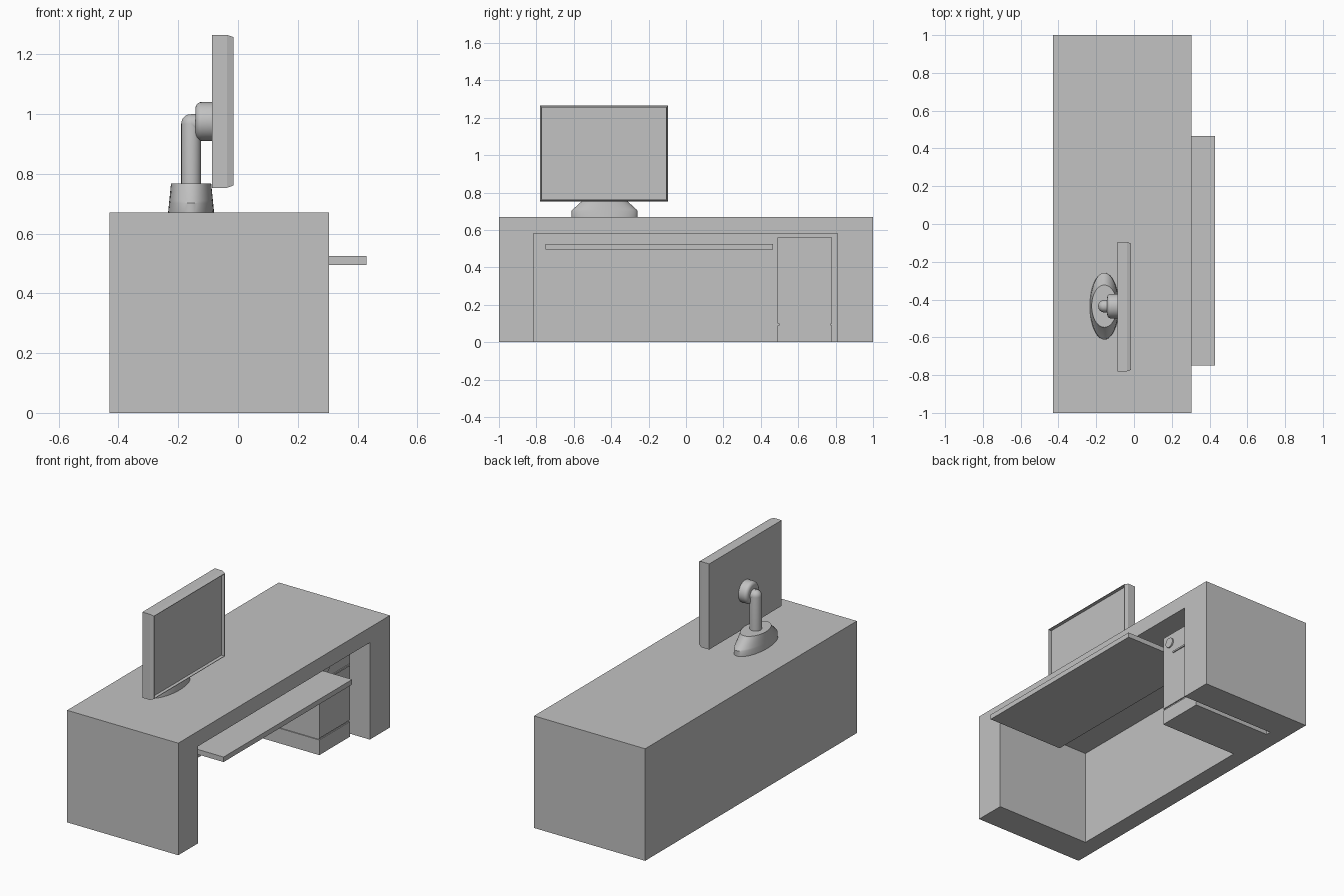
import bpy, bmesh, math
from mathutils import Matrix, Vector

if "Cube" in bpy.data.objects:
    bpy.data.objects.remove(bpy.data.objects["Cube"], do_unlink=True)

grey = bpy.data.materials.new("plain_grey")
grey.use_nodes = True
COLOUR = (0.54, 0.54, 0.54, 1)
grey.diffuse_color = COLOUR
grey.node_tree.nodes["Principled BSDF"].inputs["Base Color"].default_value = COLOUR


def finish(name, bm, smooth=False):
    bmesh.ops.recalc_face_normals(bm, faces=bm.faces)
    mesh = bpy.data.meshes.new(name)
    bm.to_mesh(mesh)
    bm.free()
    mesh.materials.append(grey)
    obj = bpy.data.objects.new(name, mesh)
    bpy.context.collection.objects.link(obj)
    bpy.ops.object.select_all(action="DESELECT")
    obj.select_set(True)
    bpy.context.view_layer.objects.active = obj
    if smooth:
        bpy.ops.object.shade_smooth_by_angle(angle=math.radians(35))
    return obj


def box_mesh(x, y, z):
    bm = bmesh.new()
    bmesh.ops.create_cube(bm, size=1)
    for v in bm.verts:
        v.co = Vector([lo + (c + 0.5) * (hi - lo) for c, (lo, hi) in zip(v.co, (x, y, z))])
    return bm


def box(name, x, y, z):
    return finish(name, box_mesh(x, y, z))


def lathe(name, profile, origin, axis="Z", scale=(1, 1), sides=32):
    """Stack rings of (radius, height) along an axis and cap both ends."""
    bm = bmesh.new()
    rings = []
    for radius, height in profile:
        angles = [2 * math.pi * i / sides for i in range(sides)]
        rings.append([bm.verts.new((radius * scale[0] * math.cos(a),
                                    radius * scale[1] * math.sin(a), height)) for a in angles])
    for low, high in zip(rings, rings[1:]):
        for i in range(sides):
            j = (i + 1) % sides
            bm.faces.new((low[i], low[j], high[j], high[i]))
    bm.faces.new(rings[0])
    bm.faces.new(rings[-1])
    turn = Matrix.Rotation(math.pi / 2, 4, "Y") if axis == "X" else Matrix()
    bm.transform(Matrix.Translation(origin) @ turn)
    return finish(name, bm, True)


# Desk: solid block with a knee space cut from the working side
FRONT, BACK = 0.305, -0.43
knee_back = -0.325
desk = box("desk", (BACK, FRONT), (-1, 1), (0, 0.67))
cutter = box("knee_space_cutter", (knee_back, 0.5), (-0.815, 0.81), (-0.2, 0.58))
cutter.hide_render = True
cut = desk.modifiers.new("knee_space", "BOOLEAN")
cut.operation = "DIFFERENCE"
cut.solver = "EXACT"
cut.object = cutter
bpy.context.view_layer.objects.active = desk
bpy.ops.object.modifier_apply(modifier="knee_space")
bpy.data.objects.remove(cutter, do_unlink=True)

# Sliding keyboard tray
box("keyboard_tray", (-0.08, 0.43), (-0.75, 0.465), (0.495, 0.525))

# Computer tower: plinth, narrow groove and main body
tower_front = 0.195
tower_y = (0.49, 0.78)
box("tower_plinth", (knee_back, tower_front), tower_y, (0, 0.09))
box("tower_groove", (knee_back, tower_front - 0.006), (0.496, 0.774), (0.09, 0.1))
box("tower_body", (knee_back, tower_front), tower_y, (0.1, 0.56))
box("tower_disc_slot", (tower_front, tower_front + 0.006), (0.58, 0.77), (0.428, 0.438))
lathe("tower_button", [(0.03, 0), (0.03, 0.008)], (tower_front, 0.55, 0.505), "X")

# Monitor: box with a chamfered rim and a recessed screen
bm = box_mesh((-0.087, -0.037), (-0.78, -0.095), (0.753, 1.265))
face = max(bm.faces, key=lambda f: f.calc_center_median().x)
for thickness, shift in ((0.0, 0.022), (0.004, 0.0), (0.0, -0.02)):
    if thickness:
        bmesh.ops.inset_region(bm, faces=[face], thickness=thickness)
        continue
    new = bmesh.ops.extrude_discrete_faces(bm, faces=[face])["faces"]
    face = new[0]
    bmesh.ops.translate(bm, verts=face.verts, vec=(shift, 0, 0))
    if shift > 0:
        centre = face.calc_center_median()
        for v in face.verts:
            v.co.y -= math.copysign(0.008, v.co.y - centre.y)
            v.co.z -= math.copysign(0.008, v.co.z - centre.z)
finish("monitor", bm)

# Monitor stand: oval foot, post, elbow and mounting disc
stand_x, stand_y = -0.157, -0.435
foot = [(0.177, 0.67), (0.177, 0.702), (0.17, 0.71), (0.118, 0.757), (0.112, 0.767)]
bm_foot = lathe("stand_foot", [(1, z) for r, z in foot], (stand_x, stand_y, 0), sides=40)
widths = dict((round(z, 3), (0.077 - 0.1 * (z - 0.67), r)) for r, z in foot)
for v in bm_foot.data.vertices:
    wide, long = widths[round(v.co.z, 3)]
    v.co.x = stand_x + (v.co.x - stand_x) * wide
    v.co.y = stand_y + (v.co.y - stand_y) * long
bpy.ops.object.shade_smooth_by_angle(angle=math.radians(35))

pipe, elbow_z = 0.033, 0.967
steps = [math.pi / 2 * i / 6 for i in range(6)]
dome = [(pipe * math.cos(a), elbow_z + pipe * math.sin(a)) for a in steps]
lathe("stand_post", [(pipe, 0.76)] + dome, (stand_x, stand_y, 0), sides=24)
lathe("stand_elbow", [(pipe, 0), (pipe, 0.06)], (stand_x, stand_y, elbow_z), "X", sides=24)

disc = 0.065
rim = [(disc - 0.02 + 0.02 * math.sin(a), 0.02 - 0.02 * math.cos(a)) for a in steps]
lathe("monitor_mount", rim + [(disc, 0.02), (disc, 0.055)],
      (-0.142, stand_y, 0.975), "X")
